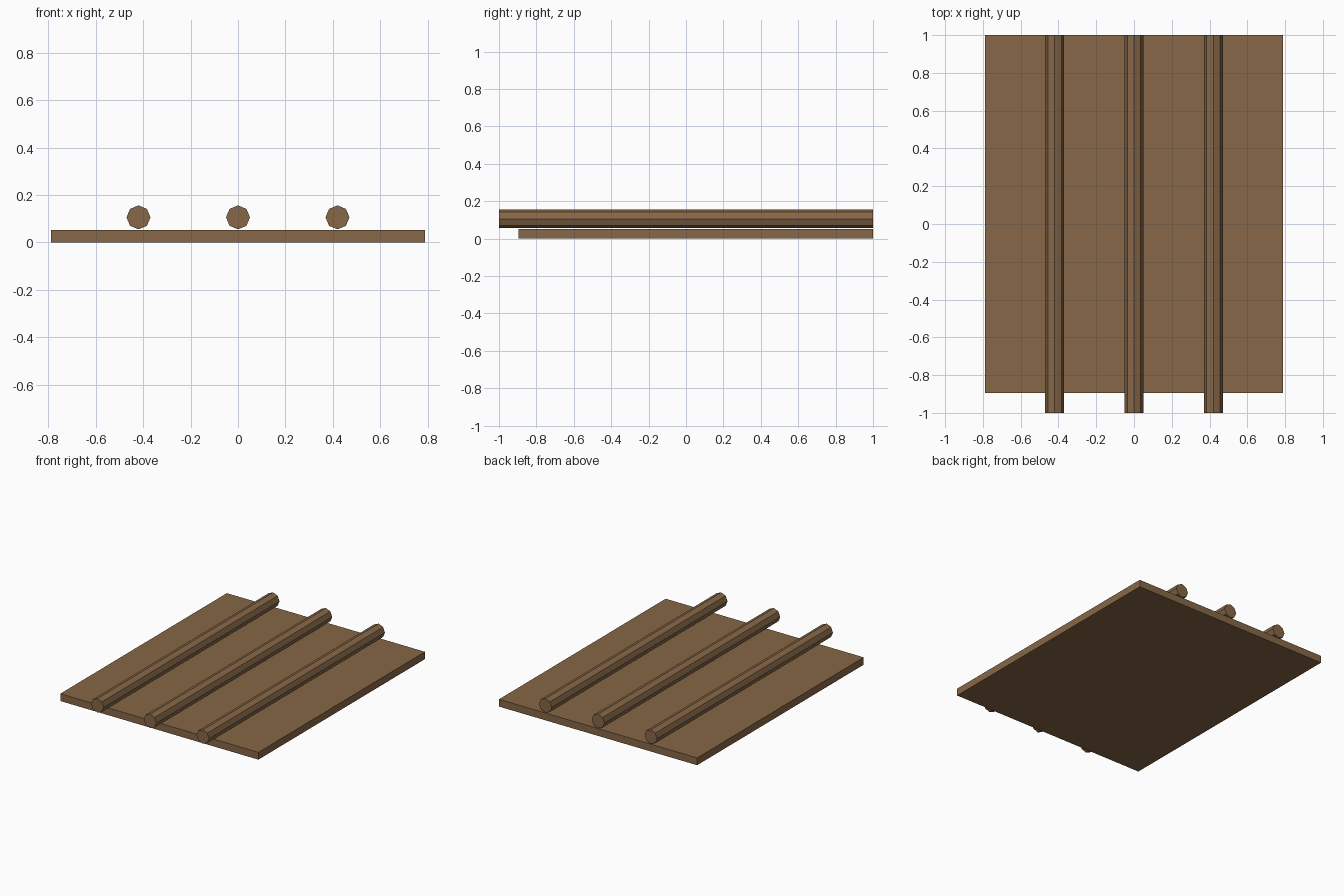
import bpy
import math

if "Cube" in bpy.data.objects:
    bpy.data.objects.remove(bpy.data.objects["Cube"])

wood = bpy.data.materials.new("wood")
wood.diffuse_color = (0.24, 0.135, 0.063, 1)
wood.use_nodes = True
wood.node_tree.nodes["Principled BSDF"].inputs["Base Color"].default_value = wood.diffuse_color

# Flat board, flush with the poles at the back
bpy.ops.mesh.primitive_cube_add(size=1, location=(0, 0.0525, 0.0263))
board = bpy.context.object
board.name = "board"
board.scale = (1.578, 1.895, 0.0526)
bpy.ops.object.transform_apply(location=False, rotation=False, scale=True)
board.data.materials.append(wood)

# Three eight-sided poles overhanging the front edge
for name, x in (("left", -0.42), ("middle", 0), ("right", 0.42)):
    bpy.ops.mesh.primitive_cylinder_add(
        vertices=8, radius=0.0505, depth=2,
        location=(x, 0, 0.106), rotation=(math.pi / 2, 0, 0))
    pole = bpy.context.object
    pole.name = name + "_pole"
    pole.data.materials.append(wood)
